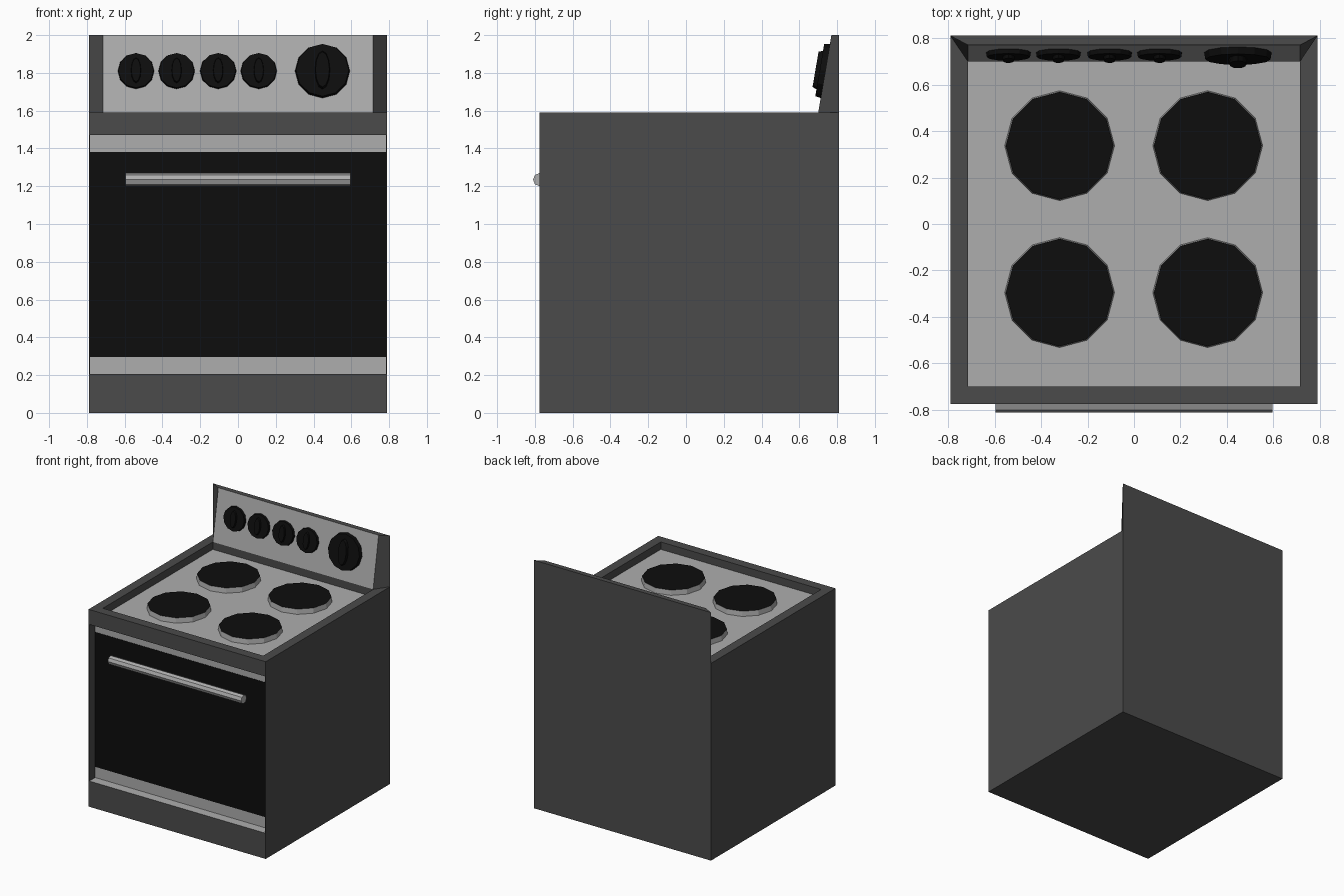
import bpy, bmesh, math
from mathutils import Matrix, Vector

if "Cube" in bpy.data.objects:
    bpy.data.objects.remove(bpy.data.objects["Cube"])


def material(name, v):
    m = bpy.data.materials.new(name)
    m.diffuse_color = (v, v, v, 1)
    m.use_nodes = True
    m.node_tree.nodes["Principled BSDF"].inputs["Base Color"].default_value = m.diffuse_color
    return m


DARK = material("dark_grey", 0.07)
LIGHT = material("light_grey", 0.42)
BLACK = material("black", 0.004)


def finish(name, bm, *mats):
    bmesh.ops.recalc_face_normals(bm, faces=bm.faces)
    me = bpy.data.meshes.new(name)
    bm.to_mesh(me)
    bm.free()
    for m in mats:
        me.materials.append(m)
    ob = bpy.data.objects.new(name, me)
    bpy.context.collection.objects.link(ob)
    return ob


def box(name, lo, hi, mat):
    lo, hi = Vector(lo), Vector(hi)
    bm = bmesh.new()
    bmesh.ops.create_cube(bm, size=1, matrix=Matrix.Translation((lo + hi) / 2)
                          @ Matrix.Diagonal((*(hi - lo), 1)))
    return finish(name, bm, mat)


def add_disc(bm, sides, r1, r2, z0, z1, base, scale=(1, 1)):
    # tapered cylinder from z0 to z1 along the local z axis of base
    m = base @ Matrix.Translation((0, 0, (z0 + z1) / 2)) @ Matrix.Diagonal((*scale, 1, 1)) \
        @ Matrix.Rotation(math.pi / 2, 4, 'Z')
    bmesh.ops.create_cone(bm, cap_ends=True, segments=sides, radius1=r1, radius2=r2,
                          depth=z1 - z0, matrix=m)


def cut(ob, lo, hi):
    cutter = box("cutter", lo, hi, DARK)
    cutter.hide_render = True
    mod = ob.modifiers.new("cut", 'BOOLEAN')
    mod.operation = 'DIFFERENCE'
    mod.solver = 'EXACT'
    mod.object = cutter
    bpy.context.view_layer.objects.active = ob
    bpy.ops.object.modifier_apply(modifier=mod.name)
    bpy.data.objects.remove(cutter)


# Body with sunken cooktop and recessed oven front
W, FRONT, BACK, TOP = 0.79, -0.775, 0.81, 1.59
body = box("body", (-W, FRONT, 0), (W, BACK, TOP), DARK)
cut(body, (-0.715, -0.70, 1.53), (0.715, 0.70, 1.7))
cut(body, (-0.784, -0.9, 0.207), (0.784, -0.70, 1.47))

# Light faces: cooktop floor, door strips and recess ledges
body.data.materials.append(LIGHT)
for p in body.data.polygons:
    c = p.center
    floor = abs(c.z - 1.53) < 0.01 and p.normal.z > 0.9
    ledge = abs(p.normal.z) > 0.9 and c.y < -0.70 and 0.1 < c.z < 1.5
    door = abs(c.y + 0.70) < 0.01 and p.normal.y < -0.9 and c.z < 1.5
    if floor or ledge or door:
        p.material_index = 1

# Oven window and handle
box("oven_window", (-0.784, -0.703, 0.295), (0.784, -0.69, 1.38), BLACK)
bm = bmesh.new()
add_disc(bm, 8, 0.035, 0.035, -0.595, 0.595,
         Matrix.Translation((0, -0.775, 1.235)) @ Matrix.Rotation(math.pi / 2, 4, 'Y'))
finish("door_handle", bm, LIGHT)

# Burners: grey rim with black top
for i, (x, y) in enumerate((x, y) for x in (-0.32, 0.317) for y in (-0.295, 0.337)):
    bm = bmesh.new()
    add_disc(bm, 12, 0.237, 0.231, 1.525, 1.57, Matrix.Translation((x, y, 0)))
    for f in bm.faces:
        f.material_index = int(f.calc_center_median().z > 1.565)
    finish(f"burner_{i + 1}", bm, LIGHT, BLACK)

# Control panel: wedge with bevelled sides and a sloping light face
bm = bmesh.new()
rings = [[bm.verts.new((x, y, z)) for x, y in
          ((-W, BACK), (-0.715, yf), (0.715, yf), (W, BACK))]
         for z, yf in ((TOP, 0.70), (2.0, 0.77))]
for r in rings:
    bm.faces.new(r)
for i in range(4):
    j = (i + 1) % 4
    f = bm.faces.new((rings[0][i], rings[0][j], rings[1][j], rings[1][i]))
    f.material_index = int(i == 1)
finish("control_panel", bm, DARK, LIGHT)

# Knobs with raised oval grips, tilted with the panel
tilt = math.atan2(0.07, 0.41)
face_y = 0.70 + (1.81 - TOP) * math.tan(tilt)
for i, (x, r, t) in enumerate(((-0.54, 0.097, 0.02), (-0.325, 0.097, 0.02), (-0.105, 0.097, 0.02),
                               (0.11, 0.097, 0.02), (0.447, 0.146, 0.03))):
    base = Matrix.Translation((x, face_y, 1.81)) @ Matrix.Rotation(math.pi / 2 - tilt, 4, 'X')
    bm = bmesh.new()
    add_disc(bm, 12, r, r * 0.96, -0.005, t, base)
    add_disc(bm, 12, r, r * 0.9, t - 0.005, t * 1.75, base, (0.28, 0.72))
    finish(f"knob_{i + 1}", bm, BLACK)
